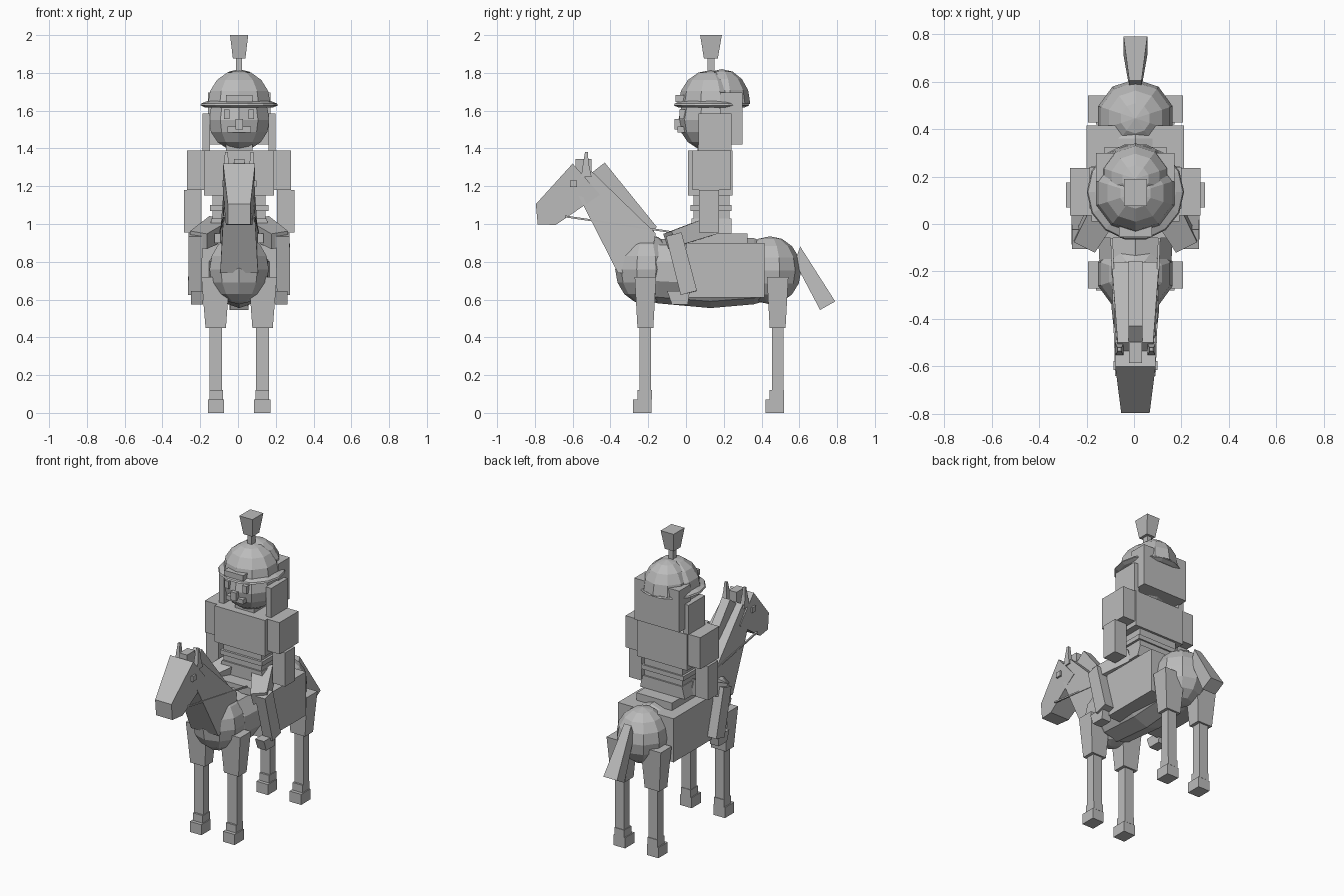
import bpy, bmesh, math
from mathutils import Vector

if "Cube" in bpy.data.objects:
    bpy.data.objects.remove(bpy.data.objects["Cube"])

CX = 0.006  # shared centre line
grey = bpy.data.materials.new("plain grey")
grey.diffuse_color = (0.5, 0.5, 0.5, 1)
grey.use_nodes = True
grey.node_tree.nodes["Principled BSDF"].inputs["Base Color"].default_value = grey.diffuse_color


def finish(name, bm):
    bmesh.ops.recalc_face_normals(bm, faces=bm.faces)
    me = bpy.data.meshes.new(name)
    bm.to_mesh(me)
    bm.free()
    me.materials.append(grey)
    ob = bpy.data.objects.new(name, me)
    bpy.context.collection.objects.link(ob)
    return ob


def loft(name, rings):
    """Skin a list of closed rings with equal point counts and cap both ends."""
    bm = bmesh.new()
    vs = [[bm.verts.new(p) for p in r] for r in rings]
    n = len(vs[0])
    for a, b in zip(vs, vs[1:]):
        for i in range(n):
            bm.faces.new((a[i], a[(i + 1) % n], b[(i + 1) % n], b[i]))
    bm.faces.new(vs[0])
    bm.faces.new(vs[-1])
    return finish(name, bm)


def block(name, x, y, z, top_x=None, top_y=None):
    """Box from ranges, with an optional different top."""
    def ring(xr, yr, h):
        return [(CX + xr[0], yr[0], h), (CX + xr[1], yr[0], h),
                (CX + xr[1], yr[1], h), (CX + xr[0], yr[1], h)]
    return loft(name, [ring(x, y, z[0]), ring(top_x or x, top_y or y, z[1])])


def slab(name, pts):
    """Side outline of (y, z, half width) points, spanned across x."""
    return loft(name, [[(CX + s * w, y, z) for y, z, w in pts] for s in (-1, 1)])


def beam(name, p, q, size_p, size_q):
    """Square beam from p to q with (across, deep) sizes at each end."""
    p, q = Vector(p), Vector(q)
    d = (q - p).normalized()
    u = Vector((1, 0, 0))
    u = (u - d * u.dot(d)).normalized()
    v = d.cross(u)
    rings = []
    for c, (a, b) in ((p, size_p), (q, size_q)):
        rings.append([c + u * a * i / 2 + v * b * j / 2
                      for i, j in ((-1, -1), (1, -1), (1, 1), (-1, 1))])
    return loft(name, rings)


def ball(name, c, r, seg=10, rings=8, cut=None):
    bm = bmesh.new()
    bmesh.ops.create_uvsphere(bm, u_segments=seg, v_segments=rings, radius=1)
    for v in bm.verts:
        v.co = Vector((CX + c[0] + v.co.x * r[0], c[1] + v.co.y * r[1], c[2] + v.co.z * r[2]))
    if cut is not None:
        g = bm.verts[:] + bm.edges[:] + bm.faces[:]
        res = bmesh.ops.bisect_plane(bm, geom=g, plane_co=(0, 0, cut), plane_no=(0, 0, 1), clear_inner=True)
        edges = [e for e in res["geom_cut"] if isinstance(e, bmesh.types.BMEdge)]
        bmesh.ops.holes_fill(bm, edges=edges)
    return finish(name, bm)


def sym(x0, x1, s):
    return (x0, x1) if s > 0 else (-x1, -x0)


# Horse body
ball("chest", (0, -0.21, 0.76), (0.165, 0.165, 0.185))
ball("rump", (0, 0.445, 0.755), (0.165, 0.165, 0.18))
barrel = []
for y, r, zc in ((-0.31, 0.10, 0.73), (-0.15, 0.16, 0.75), (0.13, 0.175, 0.74), (0.36, 0.165, 0.75), (0.54, 0.10, 0.74)):
    barrel.append([(CX + r * math.sin(i * math.tau / 10), y, zc - (r + 0.01) * math.cos(i * math.tau / 10)) for i in range(10)])
loft("barrel", barrel)

# Horse legs
for s, side in ((-1, "left"), (1, "right")):
    for y, end in ((-0.215, "front"), (0.485, "rear")):
        n = f"{end}_{side}_"
        block(n + "hoof", sym(0.08, 0.165, s), (y - 0.065, y + 0.033), (0, 0.07))
        block(n + "fetlock", sym(0.086, 0.158, s), (y - 0.042, y + 0.034), (0.07, 0.12))
        block(n + "shin", sym(0.09, 0.158, s), (y - 0.03, y + 0.03), (0.12, 0.45))
        block(n + "thigh", sym(0.07, 0.178, s), (y - 0.042, y + 0.042), (0.45, 0.72),
              sym(0.05, 0.2, s), (y - 0.057, y + 0.057))

# Neck, mane, head
slab("neck", [(-0.59, 1.19, 0.075), (-0.50, 1.28, 0.075), (-0.16, 0.95, 0.1),
              (-0.2, 0.75, 0.1), (-0.36, 0.74, 0.1)])
slab("mane", [(-0.52, 1.255, 0.03), (-0.43, 1.325, 0.03), (-0.155, 0.985, 0.03), (-0.21, 0.90, 0.03)])
slab("horse_head", [(-0.60, 1.32, 0.085), (-0.455, 1.155, 0.085), (-0.69, 0.995, 0.07),
                    (-0.785, 0.998, 0.06), (-0.795, 1.105, 0.06)])
block("forelock", (-0.028, 0.028), (-0.585, -0.5), (1.26, 1.345))
for s, side in ((-1, "left"), (1, "right")):
    block(f"{side}_ear", sym(0.05, 0.085, s), (-0.555, -0.50), (1.25, 1.32),
          sym(0.055, 0.08, s), (-0.545, -0.515))
    block(f"{side}_ear_tip", sym(0.055, 0.08, s), (-0.545, -0.515), (1.32, 1.38),
          sym(0.06, 0.075, s), (-0.535, -0.52))
    block(f"{side}_horse_eye", sym(0.08, 0.092, s), (-0.615, -0.577), (1.195, 1.23))
    beam(f"{side}_rein", (CX + s * 0.08, -0.64, 1.04), (CX + s * 0.1, -0.06, 0.955), (0.01, 0.01), (0.01, 0.01))

# Tail
slab("tail", [(0.575, 0.80, 0.026), (0.605, 0.88, 0.026), (0.79, 0.59, 0.05), (0.71, 0.545, 0.05)])

# Saddle
block("saddle_cloth", (-0.205, 0.205), (0.0, 0.415), (0.61, 0.9))
block("saddle", (-0.13, 0.13), (-0.06, 0.325), (0.9, 0.95))

# Rider torso
block("hips", (-0.165, 0.165), (0.03, 0.24), (0.95, 1.03), (-0.145, 0.145))
block("waist", (-0.14, 0.14), (0.04, 0.23), (1.03, 1.15))
block("belt", (-0.155, 0.155), (0.025, 0.24), (1.07, 1.1))
block("chest_armour", (-0.185, 0.185), (0.01, 0.245), (1.15, 1.39))
block("rider_neck", (-0.07, 0.07), (0.06, 0.2), (1.38, 1.45))

# Rider arms and legs
for s, side in ((-1, "left"), (1, "right")):
    block(f"{side}_upper_arm", sym(0.18, 0.275, s), (0.035, 0.235), (1.18, 1.39))
    block(f"{side}_forearm", sym(0.2, 0.292, s), (0.07, 0.175), (0.955, 1.18))
    beam(f"{side}_thigh", (CX + s * 0.1, 0.12, 0.985), (CX + s * 0.215, -0.085, 0.915), (0.13, 0.1), (0.1, 0.085))
    beam(f"{side}_rider_shin", (CX + s * 0.23, -0.065, 0.945), (CX + s * 0.235, 0.015, 0.635), (0.075, 0.085), (0.07, 0.09))
    slab_foot = block(f"{side}_foot", sym(0.19, 0.255, s), (-0.075, 0.01), (0.575, 0.645), None, (-0.1, 0.02))

# Rider head and face
ball("rider_head", (0, 0.13, 1.55), (0.17, 0.17, 0.165), 10, 8)
for s, side in ((-1, "left"), (1, "right")):
    block(f"{side}_eye", sym(0.05, 0.08, s), (-0.035, 0.02), (1.555, 1.605))
    block(f"{side}_side_hair", sym(0.155, 0.193, s), (0.065, 0.24), (1.39, 1.585))
block("nose", (-0.02, 0.02), (-0.06, 0.02), (1.5, 1.555))
block("moustache", (-0.062, 0.062), (-0.045, 0.03), (1.485, 1.515))
block("back_hair", (-0.165, 0.165), (0.18, 0.3), (1.42, 1.695))

# Helmet
ball("helmet_dome", (0, 0.13, 1.635), (0.175, 0.17, 0.18), 10, 8, 1.62)
brim = [[(CX + r * math.cos(i * math.tau / 14), 0.135 + r * math.sin(i * math.tau / 14), z) for i in range(14)]
        for r, z in ((0.18, 1.617), (0.205, 1.628), (0.2, 1.638), (0.17, 1.65))]
loft("helmet_brim", brim)
ball("helmet_back", (0, 0.19, 1.64), (0.15, 0.15, 0.18), 10, 8, 1.635)
block("helmet_badge", (-0.07, 0.07), (-0.055, 0.02), (1.645, 1.682))
block("plume_stem", (-0.016, 0.016), (0.113, 0.152), (1.79, 1.88))
block("plume", (-0.033, 0.033), (0.095, 0.168), (1.875, 2.0), (-0.048, 0.048), (0.075, 0.19))
